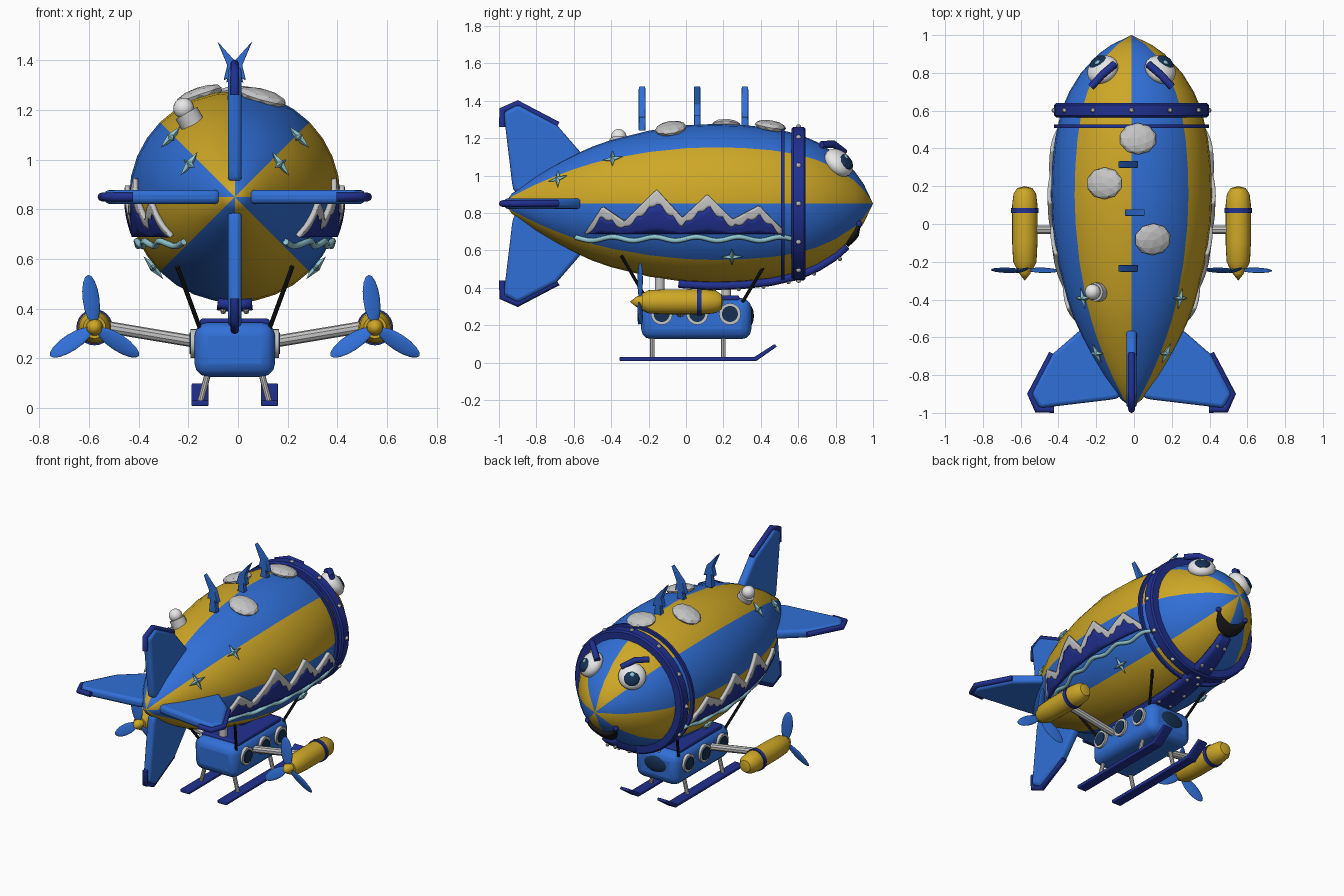
import bpy, bmesh, math
from mathutils import Vector, Matrix
from math import sin, cos, pi, radians

if "Cube" in bpy.data.objects:
    bpy.data.objects.remove(bpy.data.objects["Cube"])

def material(name, rgb):
    m = bpy.data.materials.new(name)
    m.use_nodes = True
    m.diffuse_color = (*rgb, 1)
    m.node_tree.nodes["Principled BSDF"].inputs["Base Color"].default_value = (*rgb, 1)
    return m

BLUE = material("blue", (.03, .16, .68))
GOLD = material("gold", (.62, .39, .02))
NAVY = material("navy", (.015, .03, .28))
GREY = material("light grey", (.56, .56, .56))
WHITE = material("white", (.8, .8, .8))
GLASS = material("dark glass", (.008, .03, .085))
TEAL = material("pale teal", (.28, .57, .64))
BLACK = material("black", (.01, .01, .01))

AXIS = .85
CENTRE_X = -.013
parts = []

def register(name, data, mat, smooth=True):
    ob = bpy.data.objects.new(name, data)
    bpy.context.collection.objects.link(ob)
    data.materials.append(mat)
    parts.append(ob)
    if smooth and ob.type == 'MESH':
        bpy.ops.object.select_all(action='DESELECT')
        ob.select_set(True)
        bpy.context.view_layer.objects.active = ob
        bpy.ops.object.shade_smooth_by_angle(angle=radians(35))
    return ob

def finish(name, bm, mat, smooth=True):
    bmesh.ops.recalc_face_normals(bm, faces=bm.faces)
    me = bpy.data.meshes.new(name)
    bm.to_mesh(me)
    bm.free()
    return register(name, me, mat, smooth)

def grid(name, f, nu, nv, mat, thick=0):
    bm = bmesh.new()
    vs = [[bm.verts.new(f(i / nu, j / nv)) for j in range(nv + 1)] for i in range(nu + 1)]
    for i in range(nu):
        for j in range(nv):
            bm.faces.new((vs[i][j], vs[i + 1][j], vs[i + 1][j + 1], vs[i][j + 1]))
    bmesh.ops.remove_doubles(bm, verts=bm.verts, dist=1e-5)
    ob = finish(name, bm, mat)
    if thick:
        s = ob.modifiers.new("thickness", 'SOLIDIFY')
        s.thickness, s.offset = thick, 0
    return ob

def lathe(name, prof, mat, centre=(0, 0, 0), segs=24):
    n = len(prof) - 1
    def f(u, v):
        y, r = prof[round(v * n)]
        return Vector(centre) + Vector((r * cos(2 * pi * u), y, r * sin(2 * pi * u)))
    return grid(name, f, segs, n, mat)

def rod(name, a, b, r, mat, segs=16):
    a, b = Vector(a), Vector(b)
    m = Matrix.Translation((a + b) / 2) @ (b - a).to_track_quat('Z', 'Y').to_matrix().to_4x4()
    bm = bmesh.new()
    bmesh.ops.create_cone(bm, cap_ends=True, segments=segs, radius1=r, radius2=r,
                          depth=(b - a).length, matrix=m)
    return finish(name, bm, mat)

def ball(name, frame, scale, mat, segs=20):
    bm = bmesh.new()
    bmesh.ops.create_uvsphere(bm, u_segments=segs, v_segments=segs // 2, radius=1,
                              matrix=frame @ Matrix.Diagonal((*scale, 1)))
    return finish(name, bm, mat)

def tube(name, pts, r, mat):
    cu = bpy.data.curves.new(name, 'CURVE')
    cu.dimensions = '3D'
    cu.bevel_depth, cu.bevel_resolution, cu.use_fill_caps = r, 2, True
    sp = cu.splines.new('POLY')
    sp.points.add(len(pts) - 1)
    for p, q in zip(sp.points, pts):
        p.co = (*q, 1)
    return register(name, cu, mat)

def prism(name, pts, vec, mat, bevel=0):
    vec = Vector(vec)
    bm = bmesh.new()
    face = bm.faces.new([bm.verts.new(Vector(p) - vec / 2) for p in pts])
    new = bmesh.ops.extrude_face_region(bm, geom=[face])["geom"]
    bmesh.ops.translate(bm, vec=vec, verts=[g for g in new if isinstance(g, bmesh.types.BMVert)])
    ob = finish(name, bm, mat)
    if bevel:
        b = ob.modifiers.new("bevel", 'BEVEL')
        b.width, b.segments = bevel, 3
    return ob

def box(name, centre, size, mat, bevel):
    c, (sx, sy, sz) = Vector(centre), size
    pts = [c + Vector((x * sx, y * sy, 0)) / 2 for x, y in ((-1, -1), (1, -1), (1, 1), (-1, 1))]
    return prism(name, pts, (0, 0, sz), mat, bevel)

# Hull with eight coloured gores
HULL = [(-.97, 0), (-.93, .055), (-.8, .147), (-.7, .207), (-.6, .26), (-.5, .305), (-.4, .34),
        (-.2, .39), (0, .419), (.15, .426), (.3, .421), (.45, .405), (.6, .372), (.7, .33),
        (.8, .268), (.9, .175), (.95, .105), (1, 0)]

def radius(y):
    for (a, ra), (b, rb) in zip(HULL, HULL[1:]):
        if a <= y <= b:
            return ra + (rb - ra) * (y - a) / (b - a)
    return 0

def skin(y, ang, off=0):
    r = radius(y) + off
    return Vector((r * cos(ang), y, AXIS + r * sin(ang)))

def frame(y, ang, off=0):
    slope = (radius(y + .04) - radius(y - .04)) / .08
    n = Vector((cos(ang), -slope, sin(ang))).normalized()
    around = Vector((-sin(ang), 0, cos(ang)))
    m = Matrix((around, n.cross(around), n)).transposed().to_4x4()
    return Matrix.Translation(skin(y, ang) + n * off) @ m

hull = lathe("hull", HULL, BLUE, (0, 0, AXIS), 32)
hull.data.materials.append(GOLD)
for p in hull.data.polygons:
    ang = math.atan2(p.center.z - AXIS, p.center.x) % (2 * pi)
    p.material_index = 1 - int(ang / (pi / 4)) % 2

# Collar rings and bolts
lathe("collar", [(.565, .35), (.565, .4), (.575, .41), (.63, .41), (.64, .4), (.64, .33)],
      NAVY, (0, 0, AXIS), 40)
lathe("thin_collar", [(.508, .38), (.508, .41), (.526, .41), (.526, .38)], NAVY, (0, 0, AXIS), 40)
for k in range(12):
    a = k * pi / 6
    ball("collar_bolt", Matrix.Translation((.41 * cos(a), .602, AXIS + .41 * sin(a))),
         (.014,) * 3, GREY, 10)

# Belly band with studs
grid("belly_band", lambda u, v: skin(-.04 + .9 * u, -pi / 2 + .16 * (2 * v - 1), .018), 24, 4, NAVY, .036)
for k in range(7):
    for s in (-1, 1):
        ball("belly_stud", frame(.02 + .13 * k, -pi / 2 + .1 * s, .037), (.012,) * 3, GREY, 8)

# Tail fins with trimmed tips
FIN = [(.06, -.92), (.11, -.93), (.487, -.975), (.53, -.9), (.42, -.69), (.27, -.56), (.06, -.53)]
TRIM = [(.41, -.982), (.5, -.982), (.535, -.9), (.42, -.685)]
for k in range(4):
    c, s = cos(k * pi / 2), sin(k * pi / 2)
    place = lambda pts: [(r * c, y, AXIS + r * s) for r, y in pts]
    prism("tail_fin", place(FIN), (-.056 * s, 0, .056 * c), BLUE, .02)
    tube("fin_trim", place(TRIM), .018, NAVY)

# Crest spikes leaning to alternate sides
for y, s in ((-.235, -1), (.06, 1), (.315, -1)):
    pts = [(-.025, 1.24), (.03, 1.24), (.022, 1.33), (.045, 1.32), (.03, 1.38),
           (.071, 1.478), (-.012, 1.385), (-.035, 1.31), (-.015, 1.32)]
    prism("crest_spike", [(s * x, y, z) for x, z in pts], (0, .036, 0), BLUE, .004)

# Clouds and beacon on top
for x, y in ((.033, .45), (-.14, .215), (.11, -.08)):
    bm = bmesh.new()
    a = math.acos(x / radius(y))
    bmesh.ops.create_icosphere(bm, subdivisions=2, radius=1,
                               matrix=frame(y, a, .01) @ Matrix.Diagonal((.1, .085, .032, 1)))
    finish("cloud", bm, GREY, False)
bea = radians(120)
rod("beacon_base", skin(-.36, bea, -.02), skin(-.36, bea, .04), .05, GREY)
ball("beacon_lamp", Matrix.Translation(skin(-.36, bea, .062)), (.042,) * 3, WHITE)

# Mountain range
PEAKS = [(-.535, .70), (-.445, .835), (-.33, .755), (-.155, .925), (-.02, .775),
         (.115, .9), (.25, .765), (.39, .84), (.51, .72)]
BASE = .692

def ridge(y):
    for (a, za), (b, zb) in zip(PEAKS, PEAKS[1:]):
        if y <= b:
            return za + (zb - za) * (y - a) / (b - a)
    return PEAKS[-1][1]

def snow(y):
    h = ridge(y)
    return max(BASE, h - .025 - .2 * max(0, h - .76) - .022 * abs(sin(y * 48)))

def side_point(s, y, z, off):
    return Vector((s * (math.sqrt(radius(y) ** 2 - (z - AXIS) ** 2) + off), y, z))

def band(name, s, lo, hi, mat):
    def f(u, v):
        y = -.535 + 1.045 * u
        return side_point(s, y, lo(y) + (hi(y) - lo(y)) * v, .01)
    grid(name, f, 110, 4, mat, .02)

for s in (-1, 1):
    band("mountain", s, lambda y: BASE, snow, NAVY)
    band("mountain_snow", s, snow, ridge, GREY)
    ys = [-.59 + 1.15 * k / 60 for k in range(61)]
    tube("river", [side_point(s, y, .662 + .01 * sin(y * 28), .012) for y in ys], .013, TEAL)

    # Four-pointed stars
    for y, deg in ((-.39, 43), (-.68, 36), (.245, -41)):
        a = radians(deg if s > 0 else 180 - deg)
        m = frame(y, a)
        bm = bmesh.new()
        ring = []
        for k in range(8):
            r = .018 if k % 2 else .06
            ring.append(bm.verts.new(m @ Vector((r * cos(k * pi / 4), r * sin(k * pi / 4), .012))))
        for z in (.028, -.01):
            tip = bm.verts.new(m @ Vector((0, 0, z)))
            for k in range(8):
                bm.faces.new((ring[k], ring[(k + 1) % 8], tip))
        finish("star", bm, TEAL, False)

    # Eyes and brows
    a = radians(90 - 35 * s)
    ball("eye", frame(.81, a, .01), (.087, .087, .055), WHITE, 24)
    m = frame(.82, a - .05 * s, .047)
    ball("pupil", m, (.052, .052, .024), GLASS)
    ball("pupil_glint", m @ Matrix.Translation((.012 * s, .012, .021)), (.014, .014, .007), TEAL, 10)
    tube("brow", [(s * .215, .725, 1.165), (s * .155, .79, 1.168), (s * .09, .845, 1.125)], .02, NAVY)

    # Gondola portholes
    for y in (-.13, .06, .235):
        rod("porthole_rim", (s * .15, y, .26), (s * .178, y, .26), .058, GREY, 20)
        rod("porthole_glass", (s * .15, y, .26), (s * .183, y, .26), .043, GLASS, 20)

    # Engine pod, arm and propeller
    hub = Vector((s * .565, 0, .325))
    rod("engine_arm", (s * .15, -.03, .265), (s * .52, -.03, .327), .024, GREY, 10)
    lathe("engine_pod", [(-.235, 0), (-.235, .045), (-.2, .062), (-.1, .067), (.1, .067), (.16, .06),
                         (.19, .04), (.2, 0)], GOLD, hub)
    lathe("engine_ring", [(.058, .06), (.058, .073), (.084, .073), (.084, .06)], NAVY, hub)
    lathe("spinner", [(-.23, .035), (-.262, .03), (-.3, 0)], GOLD, hub)
    for deg in (97, 213, 327):
        m = Matrix.Translation(hub + Vector((0, -.245, 0))) @ Matrix.Rotation(radians(-deg), 4, 'Y')
        m = m @ Matrix.Translation((.113, 0, 0)) @ Matrix.Rotation(radians(20), 4, 'X')
        ball("propeller_blade", m, (.1, .008, .036), BLUE, 16)

    # Landing skid and legs
    runner = [(-.355, .008), (.375, .008), (.485, .085), (.475, .1), (.365, .03), (-.355, .03)]
    prism("skid", [(s * .14, y, z) for y, z in runner], (.068, 0, 0), NAVY, .005)
    for y in (-.18, .2):
        rod("skid_leg", (s * .105, y, .15), (s * .14, y, .02), .013, GREY, 10)

    # Suspension cables
    for top, low in ((-.345, -.2), (.45, .3)):
        rod("cable", (s * .232, top, .57), (s * .14, low, .32), .009, BLACK, 8)

# Gondola body
box("gondola", (0, .055, .235), (.325, .59, .22), BLUE, .055)
box("gondola_roof", (0, .055, .345), (.28, .46, .03), NAVY, .01)
ball("windscreen", Matrix.Translation((0, .335, .25)), (.1, .028, .06), GLASS)
for y in (-.14, .215):
    rod("roof_post", (0, y, .34), (0, y, .46), .026, GREY)

# Smiling mouth on the lower nose
grid("mouth", lambda u, v: skin(.925 - .055 * v * sin(pi * u) - .01 * sin(pi * u),
                                -pi / 2 + .75 * (2 * u - 1), .012), 20, 4, BLACK, .022)
for s in (-1, 1):
    ball("mouth_corner", Matrix.Translation(skin(.925, -pi / 2 + .78 * s, .012)), (.018,) * 3, NAVY, 10)

for ob in parts:
    ob.location.x += CENTRE_X
